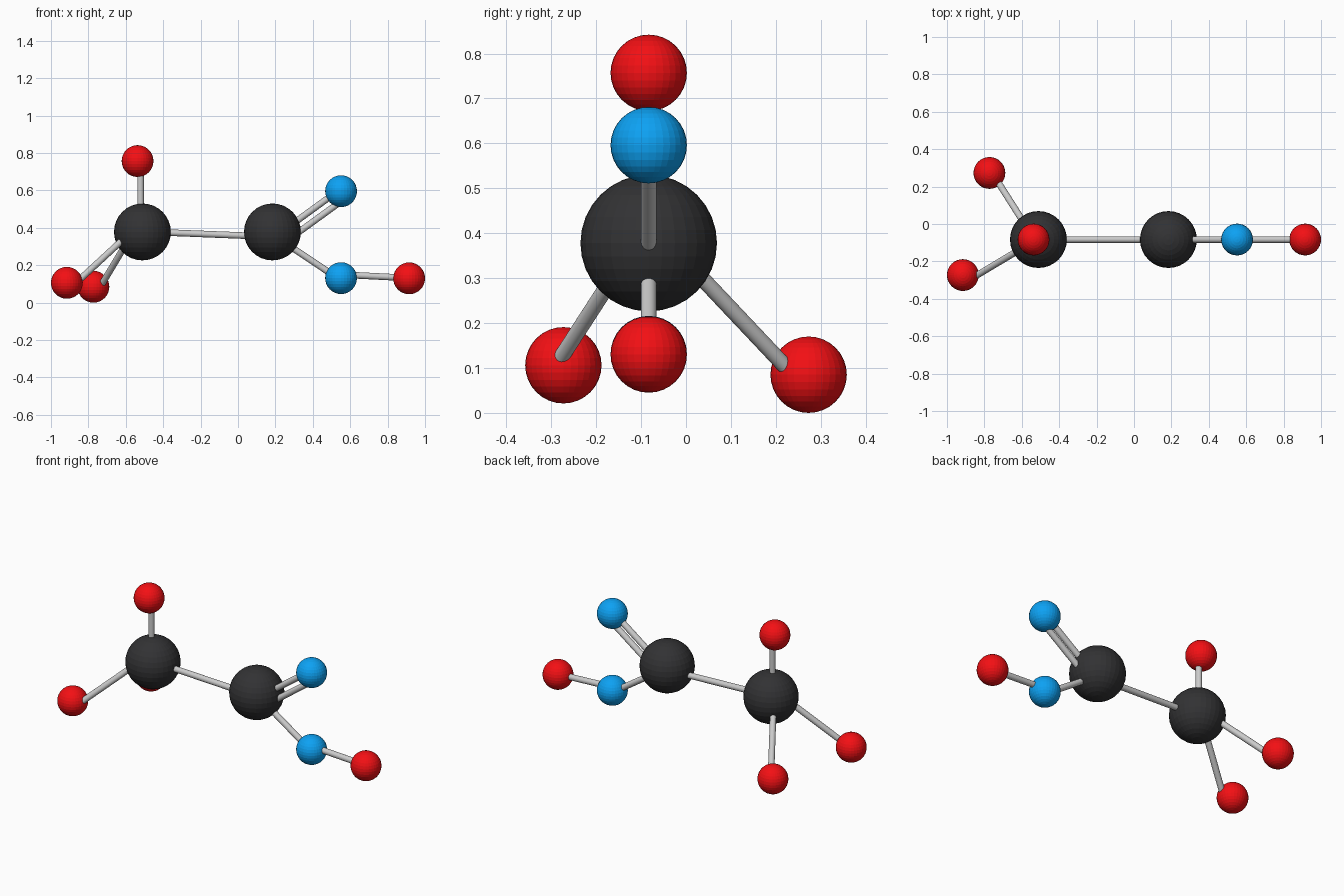
import bpy
from mathutils import Vector

if "Cube" in bpy.data.objects:
    bpy.data.objects.remove(bpy.data.objects["Cube"])

Y = -0.083  # plane holding the chain


def material(name, color):
    m = bpy.data.materials.new(name)
    m.diffuse_color = (*color, 1)
    m.use_nodes = True
    m.node_tree.nodes["Principled BSDF"].inputs["Base Color"].default_value = m.diffuse_color
    return m


black = material("black", (0.032, 0.032, 0.034))
blue = material("blue", (0.004, 0.36, 0.9))
red = material("red", (0.9, 0.005, 0.007))


def ball(name, pos, radius, mat):
    bpy.ops.mesh.primitive_uv_sphere_add(segments=32, ring_count=16, radius=radius, location=pos)
    ob = bpy.context.object
    ob.name = name
    ob.data.materials.append(mat)


def stick(name, a, b, radius=0.0175):
    a, b = Vector(a), Vector(b)
    d = b - a
    bpy.ops.mesh.primitive_cylinder_add(vertices=32, radius=radius, depth=d.length, location=(a + b) / 2)
    ob = bpy.context.object
    ob.name = name
    ob.rotation_mode = 'QUATERNION'
    ob.rotation_quaternion = d.to_track_quat('Z', 'Y')
    bpy.ops.object.shade_smooth_by_angle()


# Large black atoms
ball("carbon_left", (-0.511, Y, 0.378), 0.152, black)
ball("carbon_right", (0.184, Y, 0.378), 0.152, black)

# Blue atoms
ball("blue_atom_upper", (0.551, Y, 0.596), 0.085, blue)
ball("blue_atom_lower", (0.551, Y, 0.131), 0.085, blue)

# Red atoms
ball("red_atom_top", (-0.537, Y, 0.757), 0.085, red)
ball("red_atom_front", (-0.915, -0.273, 0.106), 0.085, red)
ball("red_atom_back", (-0.773, 0.273, 0.085), 0.085, red)
ball("red_atom_right", (0.915, Y, 0.13), 0.085, red)

# Single bonds
stick("bond_centre", (-0.44, Y, 0.377), (0.12, Y, 0.355))
stick("bond_top", (-0.521, Y, 0.42), (-0.521, Y, 0.72))
stick("bond_front", (-0.56, -0.107, 0.388), (-0.848, -0.279, 0.122))
stick("bond_back", (-0.557, -0.043, 0.383), (-0.728, 0.226, 0.098))
stick("bond_lower", (0.23, Y, 0.334), (0.515, Y, 0.143))
stick("bond_right", (0.59, Y, 0.148), (0.87, Y, 0.134))

# Double bond
stick("double_bond_upper", (0.27, Y, 0.405), (0.53, Y, 0.594))
stick("double_bond_lower", (0.29, Y, 0.352), (0.56, Y, 0.548))
